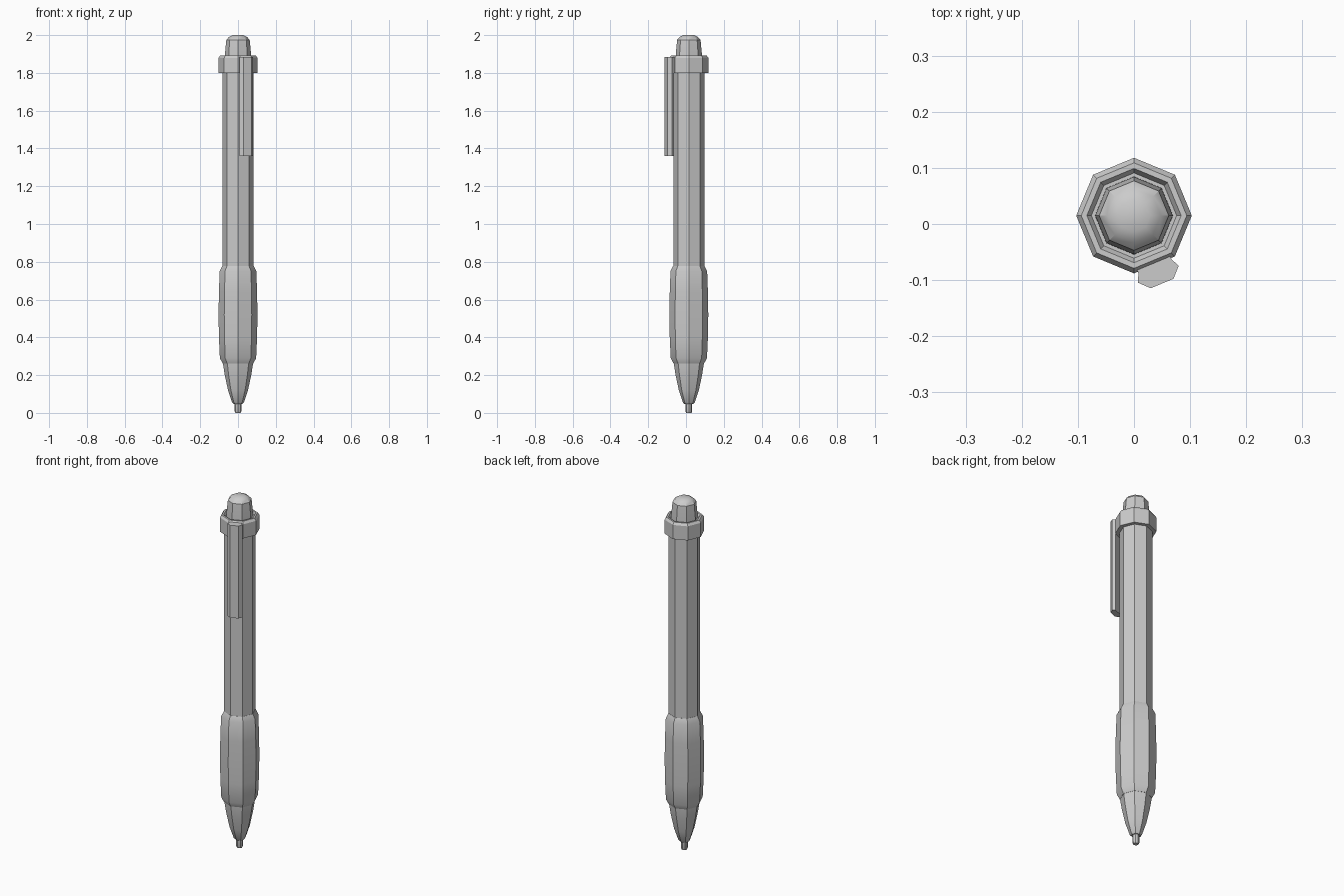
import bpy, bmesh, math

if "Cube" in bpy.data.objects:
    bpy.data.objects.remove(bpy.data.objects["Cube"])

CY = 0.015   # pen axis sits slightly back so the clip balances the bounds


def make_object(name, bm, smooth=True):
    bmesh.ops.recalc_face_normals(bm, faces=bm.faces)
    mesh = bpy.data.meshes.new(name)
    bm.to_mesh(mesh)
    bm.free()
    ob = bpy.data.objects.new(name, mesh)
    bpy.context.collection.objects.link(ob)
    if smooth:
        bpy.ops.object.select_all(action='DESELECT')
        ob.select_set(True)
        bpy.context.view_layer.objects.active = ob
        bpy.ops.object.shade_smooth_by_angle(angle=math.radians(30))
    return ob


def lathe(name, profile, sides=8):
    """Turn a (radius, z) profile into a closed, capped prism-like solid."""
    bm = bmesh.new()
    rings = []
    for r, z in profile:
        rings.append([bm.verts.new((r * math.cos(math.tau * i / sides),
                                    CY + r * math.sin(math.tau * i / sides), z))
                      for i in range(sides)])
    for a, b in zip(rings, rings[1:]):
        for i in range(sides):
            j = (i + 1) % sides
            bm.faces.new((a[i], a[j], b[j], b[i]))
    bm.faces.new(rings[0])
    bm.faces.new(rings[-1])
    return make_object(name, bm)


def clip_prism(name, half, z0, z1):
    """Extrude a mirrored (tangent, radius) section on the front-right facet."""
    ang = math.radians(-67.5)
    c, s = math.cos(ang), math.sin(ang)
    section = half + [(-t, r) for t, r in reversed(half)]
    bm = bmesh.new()
    face = bm.faces.new([bm.verts.new((r * c - t * s, CY + r * s + t * c, z0))
                         for t, r in section])
    top = bmesh.ops.extrude_face_region(bm, geom=[face])['geom']
    bmesh.ops.translate(bm, vec=(0, 0, z1 - z0),
                        verts=[v for v in top if isinstance(v, bmesh.types.BMVert)])
    return make_object(name, bm, smooth=False)


# Writing point and tapered nose
lathe("writing_point", [(0.014, 0.0), (0.018, 0.008), (0.018, 0.06)])
lathe("nose_cone", [(0.024, 0.048), (0.031, 0.055), (0.053, 0.12),
                    (0.070, 0.20), (0.081, 0.27), (0.081, 0.30)])

# Slightly bulging grip
lathe("grip", [(0.081, 0.262), (0.096, 0.29), (0.101, 0.40), (0.103, 0.52),
               (0.101, 0.64), (0.097, 0.75), (0.083, 0.778)])

# Barrel
lathe("barrel", [(0.082, 0.74), (0.082, 1.82)])

# Collar with bevelled rim
lathe("collar", [(0.080, 1.80), (0.103, 1.80), (0.103, 1.88), (0.094, 1.893),
                 (0.084, 1.893), (0.076, 1.880), (0.066, 1.880)])

# Push button with domed top
lathe("push_button", [(0.070, 1.86), (0.069, 1.90), (0.062, 1.975),
                      (0.048, 1.990), (0.029, 2.0)])

# Pocket clip and the neck joining it to the collar
clip_prism("pocket_clip", [(0.032, 0.098), (0.0394, 0.113), (0.022, 0.131)], 1.36, 1.885)
clip_prism("clip_neck", [(0.032, 0.085), (0.032, 0.102)], 1.80, 1.885)
